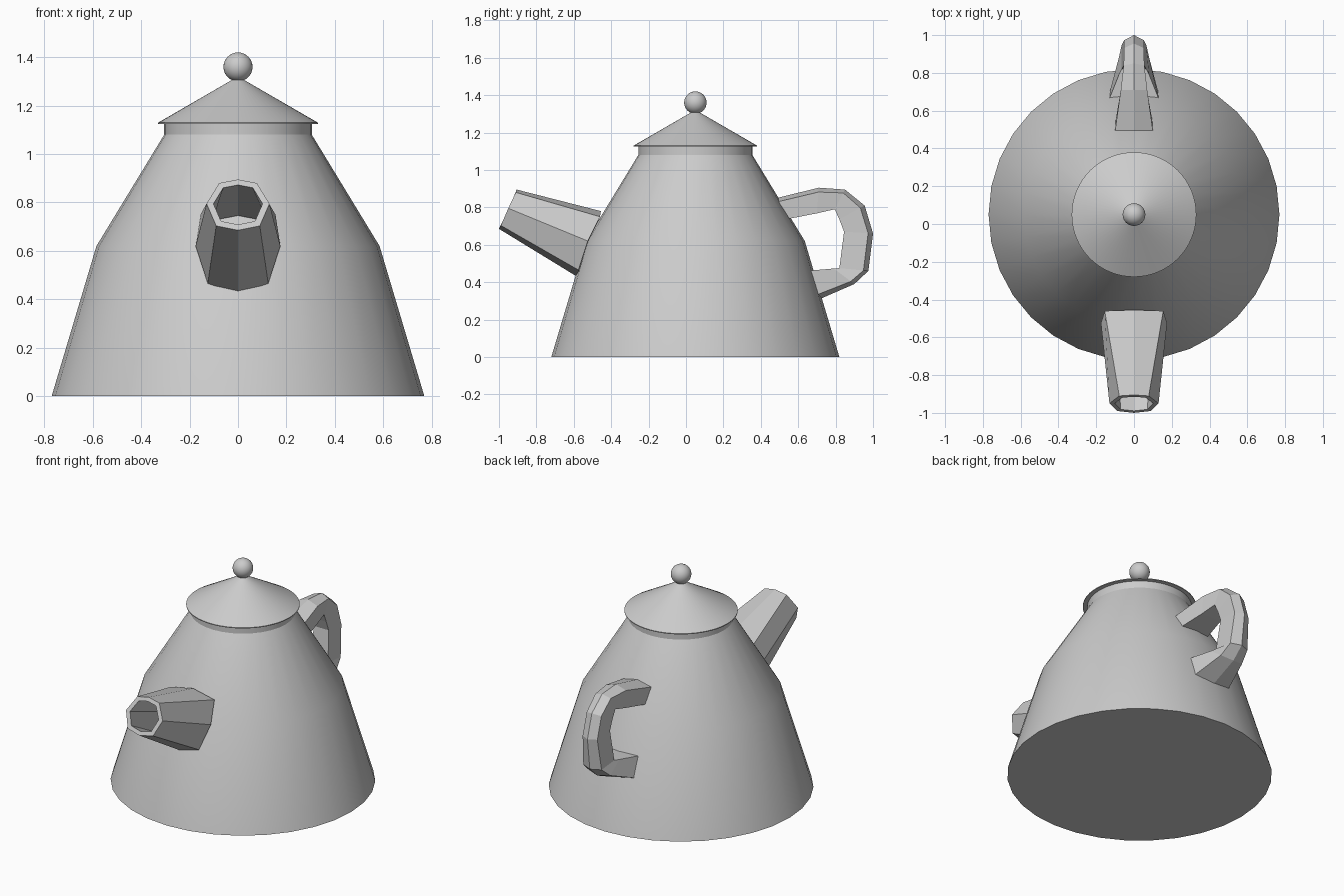
import bpy, math
from math import radians, cos, sin, pi

if "Cube" in bpy.data.objects:
    bpy.data.objects.remove(bpy.data.objects["Cube"])

CY = 0.05  # body axis in y


def make_mesh(name, verts, faces, smooth=False):
    me = bpy.data.meshes.new(name)
    me.from_pydata(verts, [], faces)
    me.update()
    ob = bpy.data.objects.new(name, me)
    bpy.context.collection.objects.link(ob)
    bpy.ops.object.select_all(action='DESELECT')
    ob.select_set(True)
    bpy.context.view_layer.objects.active = ob
    bpy.ops.object.mode_set(mode='EDIT')
    bpy.ops.mesh.select_all(action='SELECT')
    bpy.ops.mesh.normals_make_consistent(inside=False)
    bpy.ops.object.mode_set(mode='OBJECT')
    if smooth:
        bpy.ops.object.shade_smooth_by_angle(angle=radians(30))
    return ob


def loft(name, rings, smooth=False, closed=False):
    """Skin equal-length rings; cap both ends or join last ring to first."""
    n, m = len(rings[0]), len(rings)
    verts = [v for r in rings for v in r]
    faces = []
    for i in range(m if closed else m - 1):
        a, b = i * n, (i + 1) % m * n
        faces += [(a + j, a + (j + 1) % n, b + (j + 1) % n, b + j) for j in range(n)]
    if not closed:
        faces += [tuple(range(n))[::-1], tuple(range((m - 1) * n, m * n))]
    return make_mesh(name, verts, faces, smooth)


def revolve(name, profile, n):
    rings = [[(r * cos(2 * pi * k / n), CY + r * sin(2 * pi * k / n), z)
              for k in range(n)] for r, z in profile]
    return loft(name, rings, smooth=True)


# Body, lid and knob
revolve("body", [(0.77, 0), (0.585, 0.62), (0.305, 1.08), (0.305, 1.13)], 32)
revolve("lid", [(0.33, 1.125), (0.33, 1.13), (0.01, 1.315)], 64)
bpy.ops.mesh.primitive_uv_sphere_add(segments=32, ring_count=16, radius=0.06,
                                     location=(0, CY, 1.36))
bpy.context.object.name = "knob"
bpy.ops.object.shade_smooth()


# Spout: eight-sided hollow tube, half sections (x, y, z) from bottom to top
def mirror_ring(half):
    return half + [(-x, y, z) for x, y, z in half[-2:0:-1]]


def shrink(ring, f, shift=(0, 0, 0)):
    c = [sum(v[i] for v in ring) / len(ring) for i in range(3)]
    return [tuple(c[i] + (v[i] - c[i]) * f + shift[i] for i in range(3)) for v in ring]


base = mirror_ring([(0, -0.575, 0.425), (0.125, -0.575, 0.465), (0.175, -0.525, 0.62),
                    (0.155, -0.46, 0.75), (0, -0.455, 0.78)])
tip = mirror_ring([(0, -1.0, 0.685), (0.09, -0.99, 0.703), (0.13, -0.95, 0.795),
                   (0.078, -0.91, 0.88), (0, -0.905, 0.895)])
loft("spout", [base, tip, shrink(tip, 0.78), shrink(base, 0.8)], closed=True)

# Handle: stations of (outer ridge y, z, inner y, z, half width)
stations = [(0.485, 0.85, 0.53, 0.735, 0.10), (0.71, 0.905, 0.70, 0.768, 0.07),
            (0.85, 0.895, 0.795, 0.79, 0.055), (0.955, 0.81, 0.82, 0.735, 0.052),
            (1.0, 0.66, 0.845, 0.67, 0.052), (0.975, 0.46, 0.82, 0.475, 0.065),
            (0.90, 0.39, 0.79, 0.473, 0.08), (0.70, 0.303, 0.665, 0.462, 0.13)]
rings = []
for oy, oz, iy, iz, w in stations:
    cy, cz = oy + (iy - oy) * 0.17, oz + (iz - oz) * 0.17
    rings.append([(0, oy, oz), (w, cy, cz), (w, iy, iz), (-w, iy, iz), (-w, cy, cz)])
loft("handle", rings)
